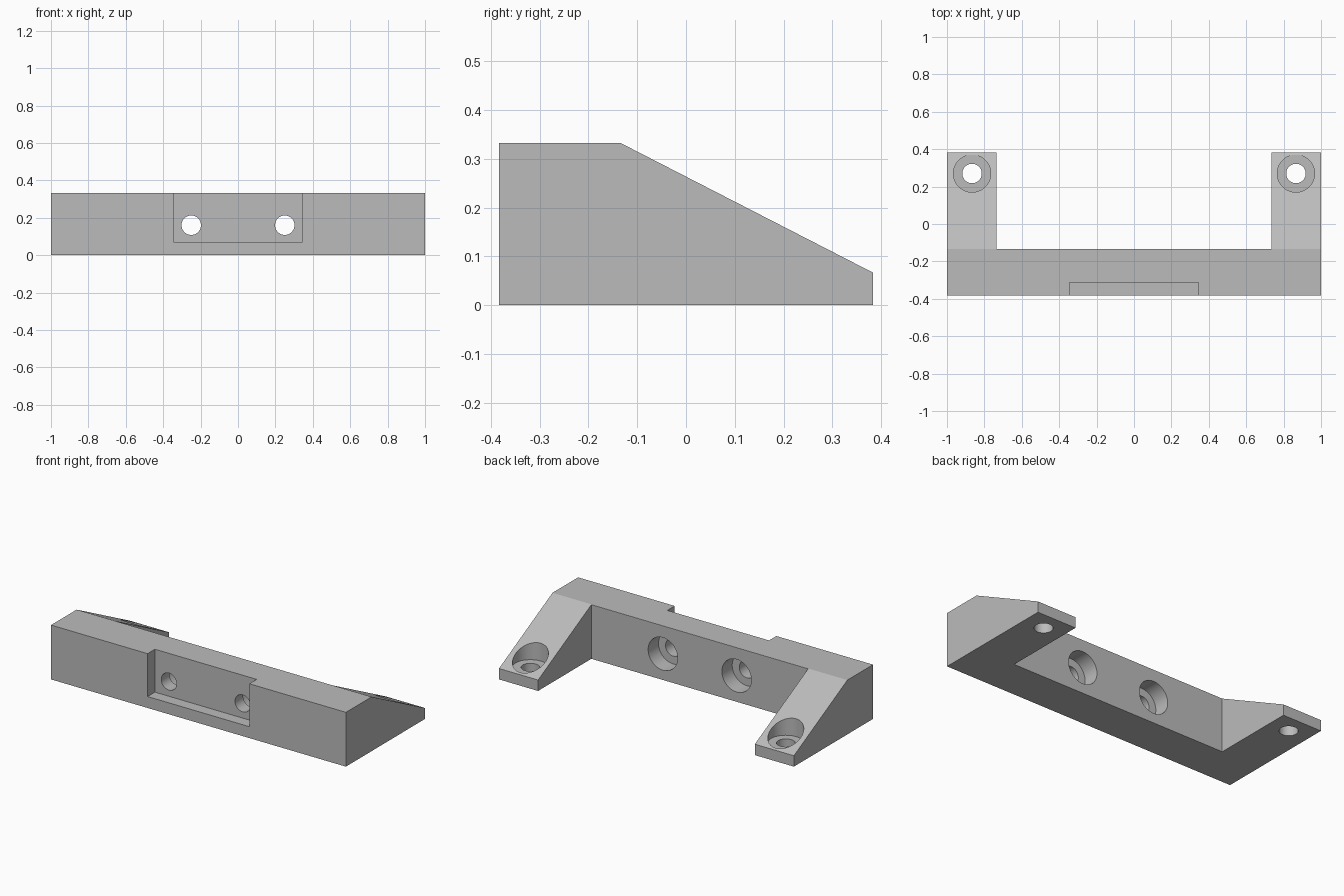
import bpy, bmesh, math

if "Cube" in bpy.data.objects:
    bpy.data.objects.remove(bpy.data.objects["Cube"])

grey = bpy.data.materials.new("plain_grey")
grey.diffuse_color = (0.5, 0.5, 0.5, 1)
grey.use_nodes = True
grey.node_tree.nodes["Principled BSDF"].inputs["Base Color"].default_value = grey.diffuse_color


def finish(name, bm):
    bmesh.ops.recalc_face_normals(bm, faces=bm.faces)
    mesh = bpy.data.meshes.new(name)
    bm.to_mesh(mesh)
    bm.free()
    obj = bpy.data.objects.new(name, mesh)
    bpy.context.collection.objects.link(obj)
    mesh.materials.append(grey)
    return obj


def box(name, lo, hi):
    bm = bmesh.new()
    bmesh.ops.create_cube(bm, size=1)
    for v in bm.verts:
        v.co = [(a + b) / 2 + c * (b - a) for a, b, c in zip(lo, hi, v.co)]
    return finish(name, bm)


def rod(name, radius, lo, hi, x, other, along_y=False):
    """Cylinder from lo to hi along z, or along y when along_y is set."""
    bm = bmesh.new()
    bmesh.ops.create_cone(bm, cap_ends=True, segments=48, radius1=radius,
                          radius2=radius, depth=hi - lo)
    mid = (lo + hi) / 2
    obj = finish(name, bm)
    obj.location = (x, mid, other) if along_y else (x, other, mid)
    if along_y:
        obj.rotation_euler.x = math.pi / 2
    return obj


# Bracket body: wedge side profile swept across the full width
profile = [(-0.383, 0), (0.383, 0), (0.383, 0.067), (-0.135, 0.333), (-0.383, 0.333)]
bm = bmesh.new()
face = bm.faces.new([bm.verts.new((-1, y, z)) for y, z in profile])
swept = bmesh.ops.extrude_face_region(bm, geom=[face])["geom"]
bmesh.ops.translate(bm, vec=(2, 0, 0),
                    verts=[g for g in swept if isinstance(g, bmesh.types.BMVert)])
bracket = finish("bracket", bm)

# Gap between the feet and the front recess
cutters = [box("gap_cutter", (-0.735, -0.133, -0.2), (0.735, 0.6, 0.6)),
           box("recess_cutter", (-0.345, -0.6, 0.07), (0.345, -0.312, 0.6))]

# Counterbored screw holes, mirrored left and right
for s in (-1, 1):
    cutters += [
        rod("wall_hole_cutter", 0.052, -0.5, 0.1, s * 0.25, 0.16, True),
        rod("wall_bore_cutter", 0.1, -0.233, 0.1, s * 0.25, 0.16, True),
        rod("foot_hole_cutter", 0.052, -0.2, 0.5, s * 0.866, 0.27),
        rod("foot_bore_cutter", 0.1, 0.067, 0.5, s * 0.866, 0.27)]

for c in cutters:
    mod = bracket.modifiers.new(c.name, "BOOLEAN")
    mod.operation = "DIFFERENCE"
    mod.solver = "EXACT"
    mod.object = c

# Apply the cuts, remove the cutters and smooth the round walls
bpy.context.view_layer.update()
result = bracket.evaluated_get(bpy.context.evaluated_depsgraph_get())
bracket.data = bpy.data.meshes.new_from_object(result)
bracket.modifiers.clear()
for c in cutters:
    bpy.data.objects.remove(c)
bpy.context.view_layer.objects.active = bracket
bracket.select_set(True)
bpy.ops.object.shade_smooth_by_angle(angle=math.radians(20))
